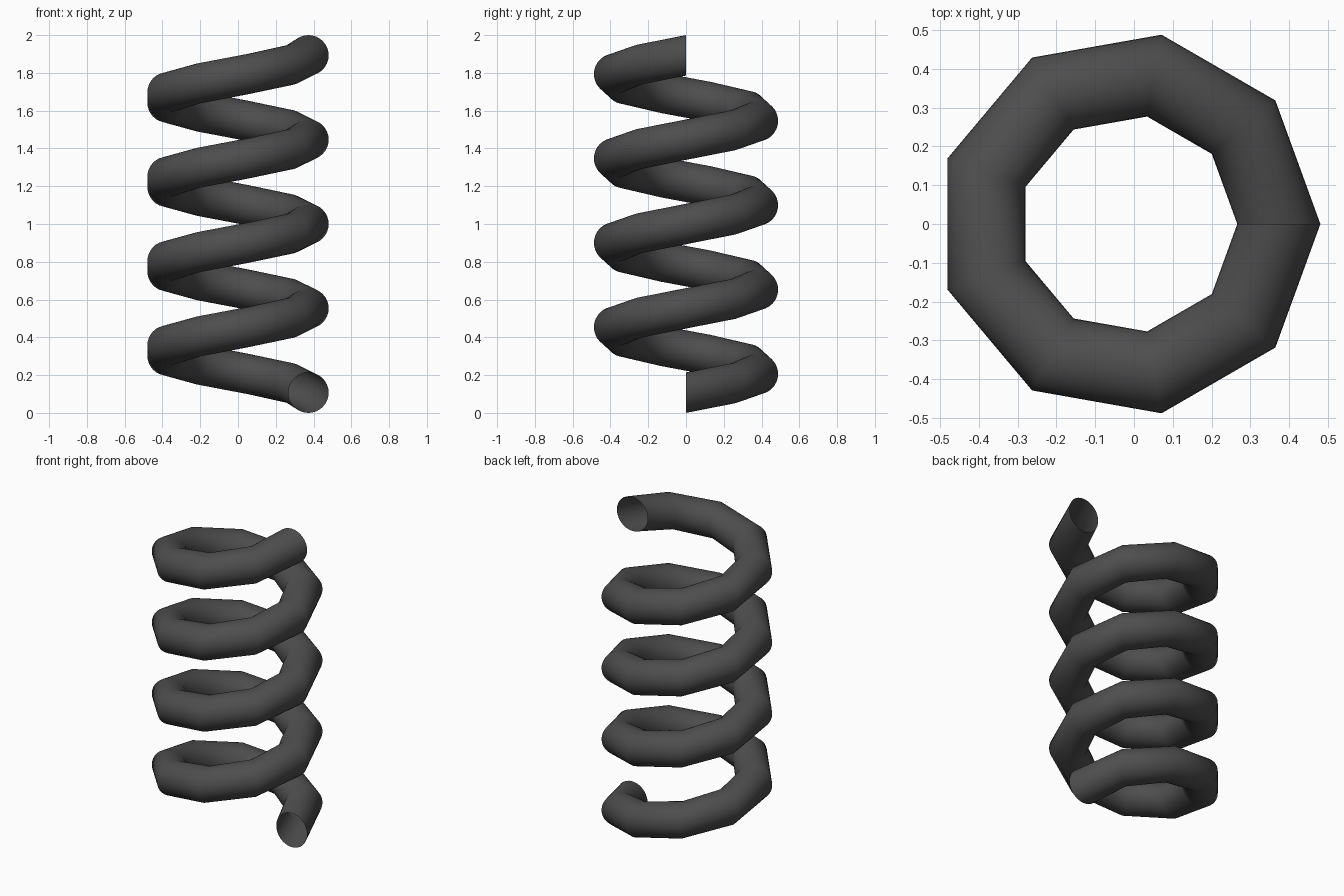
import bpy, bmesh
from math import cos, sin, pi

if "Cube" in bpy.data.objects:
    bpy.data.objects.remove(bpy.data.objects["Cube"])

STEPS, TURNS, SIDES = 9, 4, 32      # coarse coil, round tube
COIL_R, TUBE_R = 0.388, 0.107
PITCH = (2 - 2 * TUBE_R) / TURNS
SHIFT_X = -0.015                    # centres the nine-sided outline

# Coil spring: upright circle screwed around z, open at both ends
bm = bmesh.new()
rings = []
for k in range(STEPS * TURNS + 1):
    a = 2 * pi * k / STEPS
    z0 = TUBE_R + PITCH * k / STEPS
    ring = []
    for i in range(SIDES):
        t = 2 * pi * i / SIDES
        rad = COIL_R + TUBE_R * cos(t)
        ring.append(bm.verts.new((rad * cos(a) + SHIFT_X, rad * sin(a), z0 + TUBE_R * sin(t))))
    rings.append(ring)

for lo, hi in zip(rings, rings[1:]):
    for i in range(SIDES):
        j = (i + 1) % SIDES
        bm.faces.new((lo[i], hi[i], hi[j], lo[j])).smooth = True

mesh = bpy.data.meshes.new("coil_spring")
bm.to_mesh(mesh)
bm.free()

# Dark metal
dark = bpy.data.materials.new("dark_metal")
dark.diffuse_color = (0.075, 0.075, 0.075, 1)
dark.use_nodes = True
dark.node_tree.nodes["Principled BSDF"].inputs["Base Color"].default_value = dark.diffuse_color
mesh.materials.append(dark)
bpy.context.collection.objects.link(bpy.data.objects.new("coil_spring", mesh))
